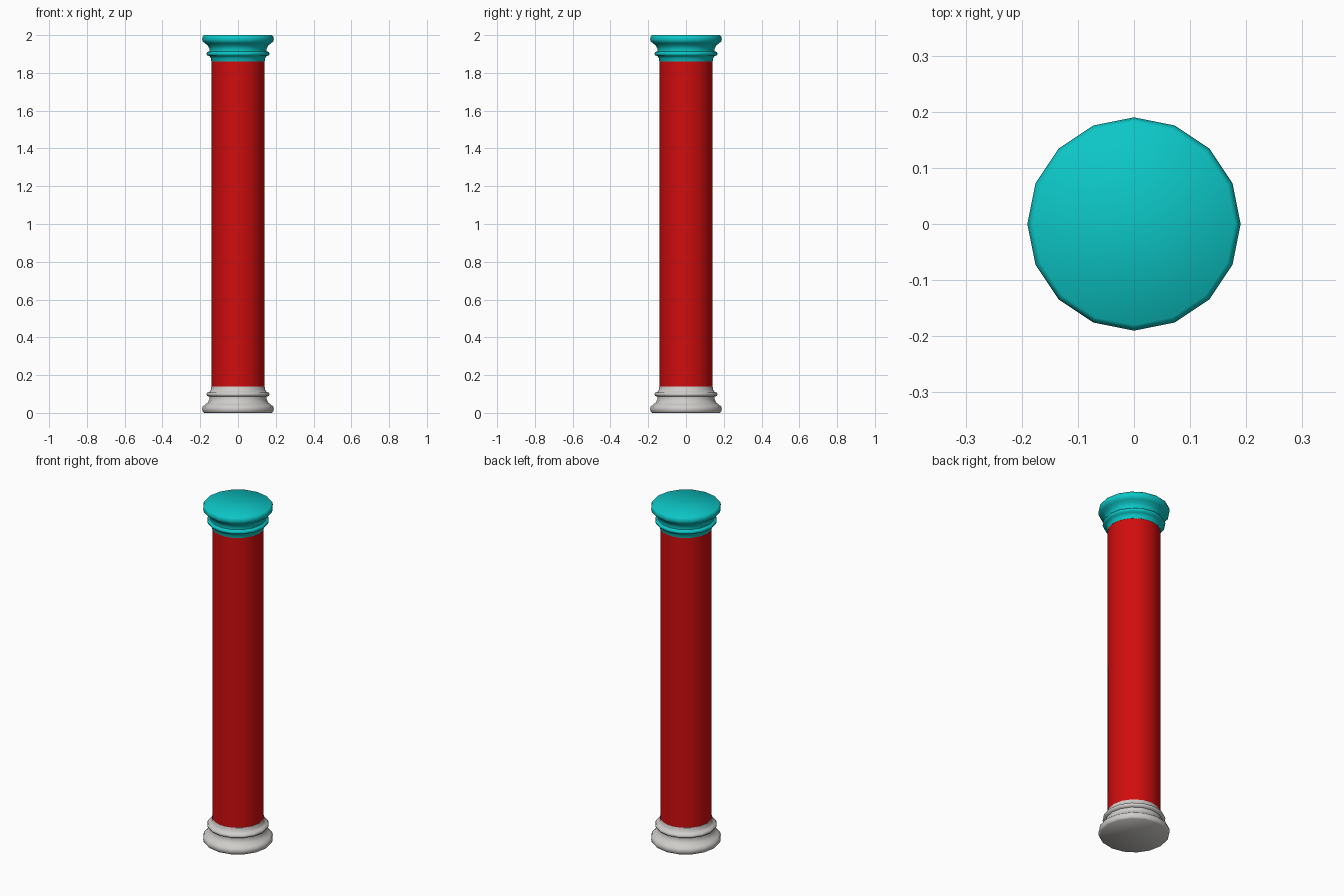
import bpy
import bmesh
import math

cube = bpy.data.objects.get("Cube")
if cube:
    bpy.data.objects.remove(cube, do_unlink=True)

SIDES = 16
HEIGHT = 2.0


def make_material(name, rgb):
    mat = bpy.data.materials.new(name)
    mat.use_nodes = True
    mat.diffuse_color = (*rgb, 1)
    mat.node_tree.nodes["Principled BSDF"].inputs["Base Color"].default_value = (*rgb, 1)
    return mat


def lathe(name, profile, mat, sharp=50):
    """Turn a list of (radius, height) points into a capped solid."""
    bm = bmesh.new()
    rings = []
    for r, z in profile:
        angles = [2 * math.pi * i / SIDES for i in range(SIDES)]
        rings.append([bm.verts.new((r * math.cos(a), r * math.sin(a), z)) for a in angles])
    for low, high in zip(rings, rings[1:]):
        for i in range(SIDES):
            j = (i + 1) % SIDES
            bm.faces.new((low[i], low[j], high[j], high[i]))
    bm.faces.new(rings[0])
    bm.faces.new(rings[-1])
    bmesh.ops.recalc_face_normals(bm, faces=bm.faces)
    mesh = bpy.data.meshes.new(name)
    bm.to_mesh(mesh)
    bm.free()
    mesh.materials.append(mat)
    obj = bpy.data.objects.new(name, mesh)
    bpy.context.collection.objects.link(obj)
    bpy.ops.object.select_all(action="DESELECT")
    obj.select_set(True)
    bpy.context.view_layer.objects.active = obj
    bpy.ops.object.shade_smooth_by_angle(angle=math.radians(sharp))
    return obj


red = make_material("red paint", (0.63, 0.004, 0.004))
teal = make_material("turquoise paint", (0.004, 0.57, 0.57))
stone = make_material("pale stone", (0.62, 0.61, 0.59))

# Moulding: foot torus, cove, thin ring, then neck
moulding = [
    (0.18, 0.0), (0.187, 0.007), (0.19, 0.02), (0.187, 0.034), (0.175, 0.043),
    (0.16, 0.055), (0.151, 0.072), (0.152, 0.086), (0.163, 0.09), (0.167, 0.098),
    (0.163, 0.107), (0.152, 0.111), (0.144, 0.122), (0.141, 0.14),
]

# Base and its upside-down twin at the top
lathe("base", moulding, stone)
lathe("capital", [(r, HEIGHT - z) for r, z in reversed(moulding)], teal)

# Plain shaft between them
lathe("shaft", [(0.14, 0.14), (0.14, HEIGHT - 0.14)], red)
